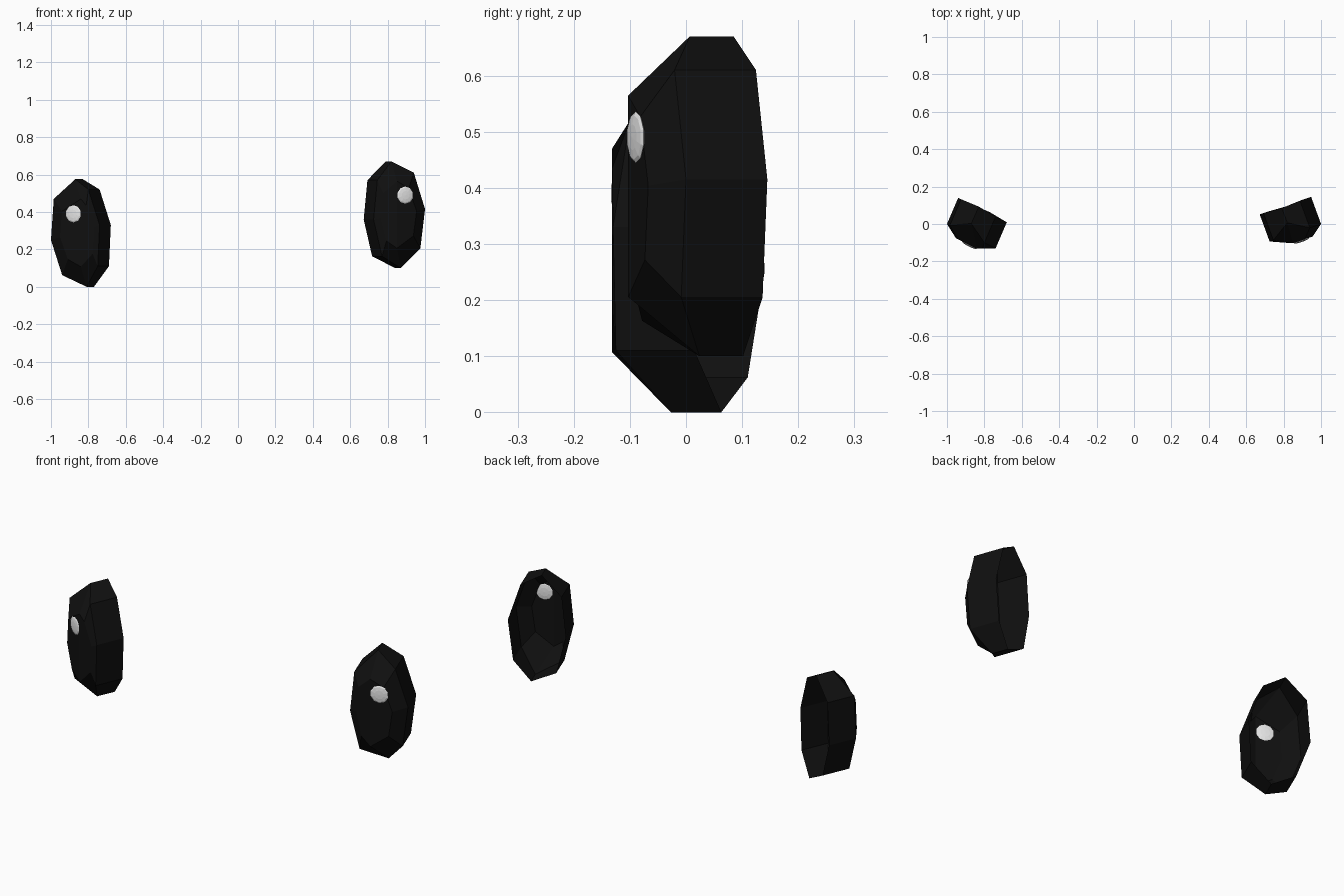
import bpy, bmesh
from mathutils import Vector, Matrix

if "Cube" in bpy.data.objects:
    bpy.data.objects.remove(bpy.data.objects["Cube"])


def material(name, value):
    m = bpy.data.materials.new(name)
    m.diffuse_color = (value, value, value, 1)
    m.use_nodes = True
    m.node_tree.nodes["Principled BSDF"].inputs["Base Color"].default_value = m.diffuse_color
    return m


black = material("glossy black", 0.005)
white = material("highlight white", 0.8)


def finish(name, bm, mat):
    mesh = bpy.data.meshes.new(name)
    bm.to_mesh(mesh)
    bm.free()
    mesh.materials.append(mat)
    bpy.context.collection.objects.link(bpy.data.objects.new(name, mesh))


def build_eye(side, rim, base, ridge_x, mid_z, side_shift, tip_shift, spot):
    """rim: front outline (x, z) from the top, going round by the outer side."""
    x0, y0, slope = base
    inner_x = rim[6][0]

    def plane(x):
        return y0 + slope * (x - x0)

    # bulge is full on the outer half and fades to the inner rim
    def bulge(x):
        return 0.052 * max(0, min(1, (x - inner_x) / (ridge_x - inner_x)))

    bm = bmesh.new()
    front, back, cap = [], [], []
    for i, (x, z) in enumerate(rim):
        tip = i in (0, 4)
        y = plane(x) + (0.068 if tip else 0)
        dx, dy = tip_shift if tip else side_shift
        front.append(bm.verts.new((x, y, z)))
        back.append(bm.verts.new((x + dx, y + dy, z)))
        cx = ridge_x if tip else ridge_x + 0.7 * (x - ridge_x)
        cz = mid_z + 0.63 * (z - mid_z)
        cap.append(bm.verts.new((cx, plane(cx) - bulge(cx), cz)))
    # side band and sloped front ring; the back stays open
    for i in range(8):
        j = (i + 1) % 8
        bm.faces.new((back[i], back[j], front[j], front[i]))
        bm.faces.new((front[i], front[j], cap[j], cap[i]))
    # front cap folded along a vertical ridge
    bm.faces.new(cap[0:5])
    bm.faces.new(cap[4:8] + cap[0:1])
    bmesh.ops.recalc_face_normals(bm, faces=bm.faces)
    # the open shell should face forward
    if sum(f.normal.y for f in bm.faces if cap[2] in f.verts) > 0:
        bmesh.ops.reverse_faces(bm, faces=bm.faces)
    finish(side + "_eye", bm, black)

    # flattened glint set through the cap
    sx, sz = spot
    normal = Vector((slope, -1, 0)).normalized()
    turn = normal.to_track_quat('Z', 'Y').to_matrix().to_4x4()
    place = (Matrix.Translation((sx, plane(sx) - 0.054, sz)) @ turn
             @ Matrix.Diagonal((0.046, 0.046, 0.007, 1)))
    bm = bmesh.new()
    bmesh.ops.create_uvsphere(bm, u_segments=10, v_segments=6, radius=1, matrix=place)
    finish(side + "_glint", bm, white)


build_eye("right",
          [(0.82, 0.67), (0.94, 0.61), (1.0, 0.415), (0.975, 0.205),
           (0.87, 0.10), (0.77, 0.163), (0.725, 0.36), (0.745, 0.57)],
          (1.0, 0.0, 0.34), 0.85, 0.385, (-0.053, 0.145), (-0.03, 0.078), (0.895, 0.49))
build_eye("left",
          [(-0.87, 0.575), (-0.985, 0.47), (-1.0, 0.25), (-0.94, 0.062),
           (-0.81, 0.0), (-0.75, 0.11), (-0.74, 0.33), (-0.80, 0.52)],
          (-1.0, 0.0, -0.5), -0.84, 0.29, (0.06, 0.14), (0.04, 0.09), (-0.88, 0.39))
